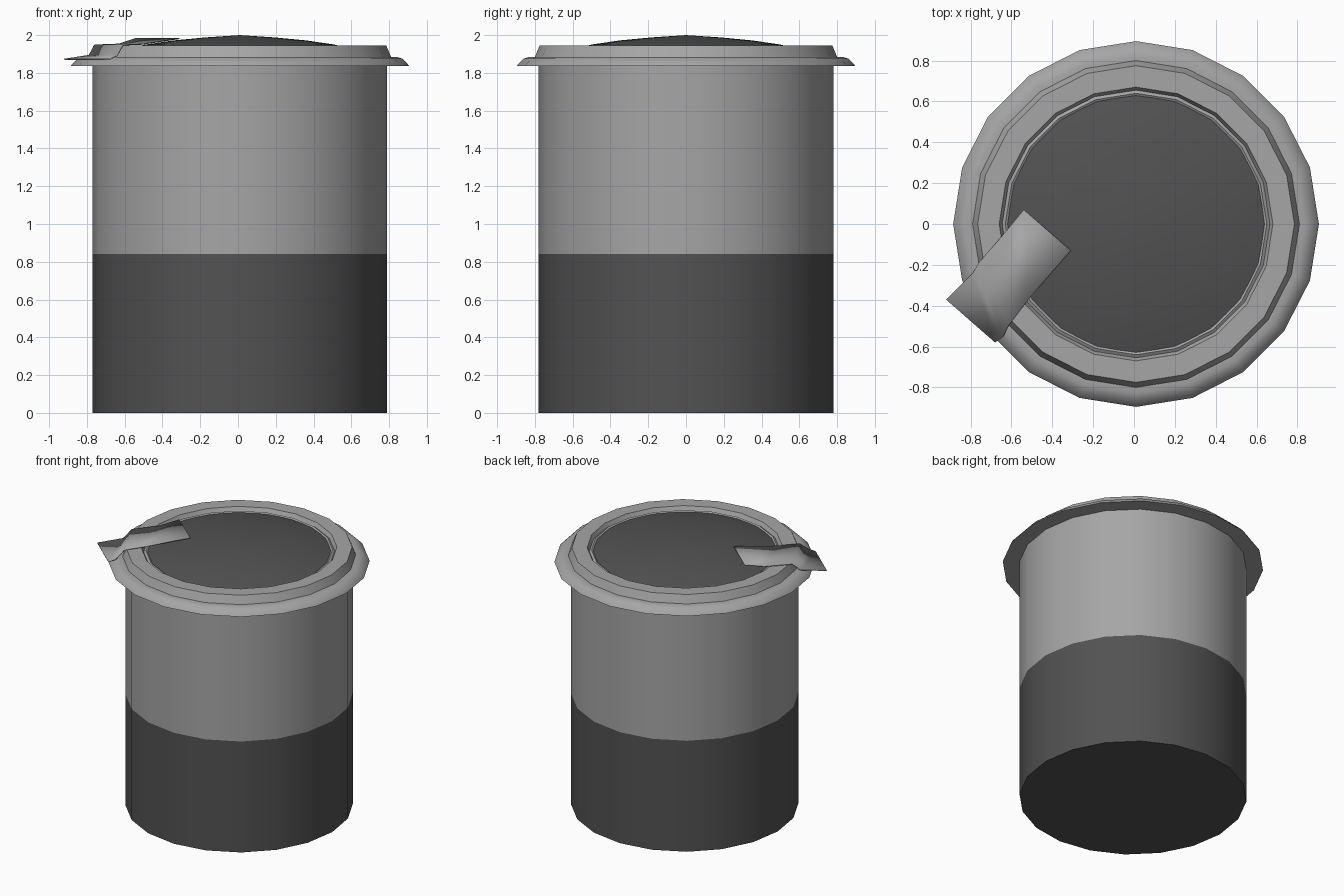
import bpy, bmesh, math

if "Cube" in bpy.data.objects:
    bpy.data.objects.remove(bpy.data.objects["Cube"])

SIDES = 20
CX = 0.01  # the round parts sit slightly right of centre because of the tab


def material(name, value):
    m = bpy.data.materials.new(name)
    m.diffuse_color = (value, value, value, 1)
    m.use_nodes = True
    m.node_tree.nodes["Principled BSDF"].inputs["Base Color"].default_value = m.diffuse_color
    return m


light = material("light_grey", 0.38)
dark = material("dark_grey", 0.085)


def finish(bm, name, mats, angle=35):
    me = bpy.data.meshes.new(name)
    bm.to_mesh(me)
    bm.free()
    ob = bpy.data.objects.new(name, me)
    bpy.context.collection.objects.link(ob)
    for m in mats:
        me.materials.append(m)
    bpy.ops.object.select_all(action='DESELECT')
    ob.select_set(True)
    bpy.context.view_layer.objects.active = ob
    bpy.ops.object.shade_smooth_by_angle(angle=math.radians(angle))
    return ob


def lathe(name, profile, mats, sides=SIDES, rule=None):
    """Revolve (radius, height) points about z; radius 0 makes a pole."""
    bm = bmesh.new()
    rings = []
    for r, z in profile:
        if r == 0:
            rings.append([bm.verts.new((CX, 0, z))] * sides)
        else:
            rings.append([bm.verts.new((CX + r * math.cos(math.tau * i / sides),
                                        r * math.sin(math.tau * i / sides), z))
                          for i in range(sides)])
    for a, b in zip(rings, rings[1:]):
        for i in range(sides):
            j = (i + 1) % sides
            f = bm.faces.new(list(dict.fromkeys((a[i], a[j], b[j], b[i]))))
            if rule:
                f.material_index = rule(f.calc_center_median().z)
    return finish(bm, name, mats)


# cup body: dark lower band and base, light upper band
lathe("cup_body", [(0, 0), (0.78, 0), (0.78, 0.84), (0.78, 1.85)],
      [light, dark], rule=lambda z: 1 if z < 0.84 else 0)

# lid: flange, raised ring and inner lip
lathe("lid_rim", [(0.78, 1.837), (0.895, 1.837), (0.89, 1.845), (0.86, 1.875),
                  (0.83, 1.885), (0.80, 1.885), (0.775, 1.945), (0.67, 1.945),
                  (0.655, 1.915), (0.64, 1.925), (0.625, 1.915)], [light])

# domed dark centre of the lid
lathe("lid_dome", [(0.63, 1.917), (0.50, 1.95), (0.35, 1.972), (0.18, 1.988),
                   (0, 2.0)], [dark], sides=40)

# pull tab: a strip lying over the rim and bending down past the edge
strip = [((-0.54, 0.07, 1.985), (-0.31, -0.13, 1.985)),
         ((-0.63, -0.04, 1.955), (-0.51, -0.36, 1.955)),
         ((-0.76, -0.19, 1.95), (-0.61, -0.49, 1.95)),
         ((-0.79, -0.24, 1.895), (-0.64, -0.55, 1.895)),
         ((-0.92, -0.37, 1.875), (-0.68, -0.58, 1.875))]
bm = bmesh.new()
rows = [[bm.verts.new(p) for p in row] for row in strip]
for (a, b), (c, d) in zip(rows, rows[1:]):
    bm.faces.new((a, c, d, b))
tab = finish(bm, "pull_tab", [light], 20)
solid = tab.modifiers.new("thickness", 'SOLIDIFY')
solid.thickness = 0.006
